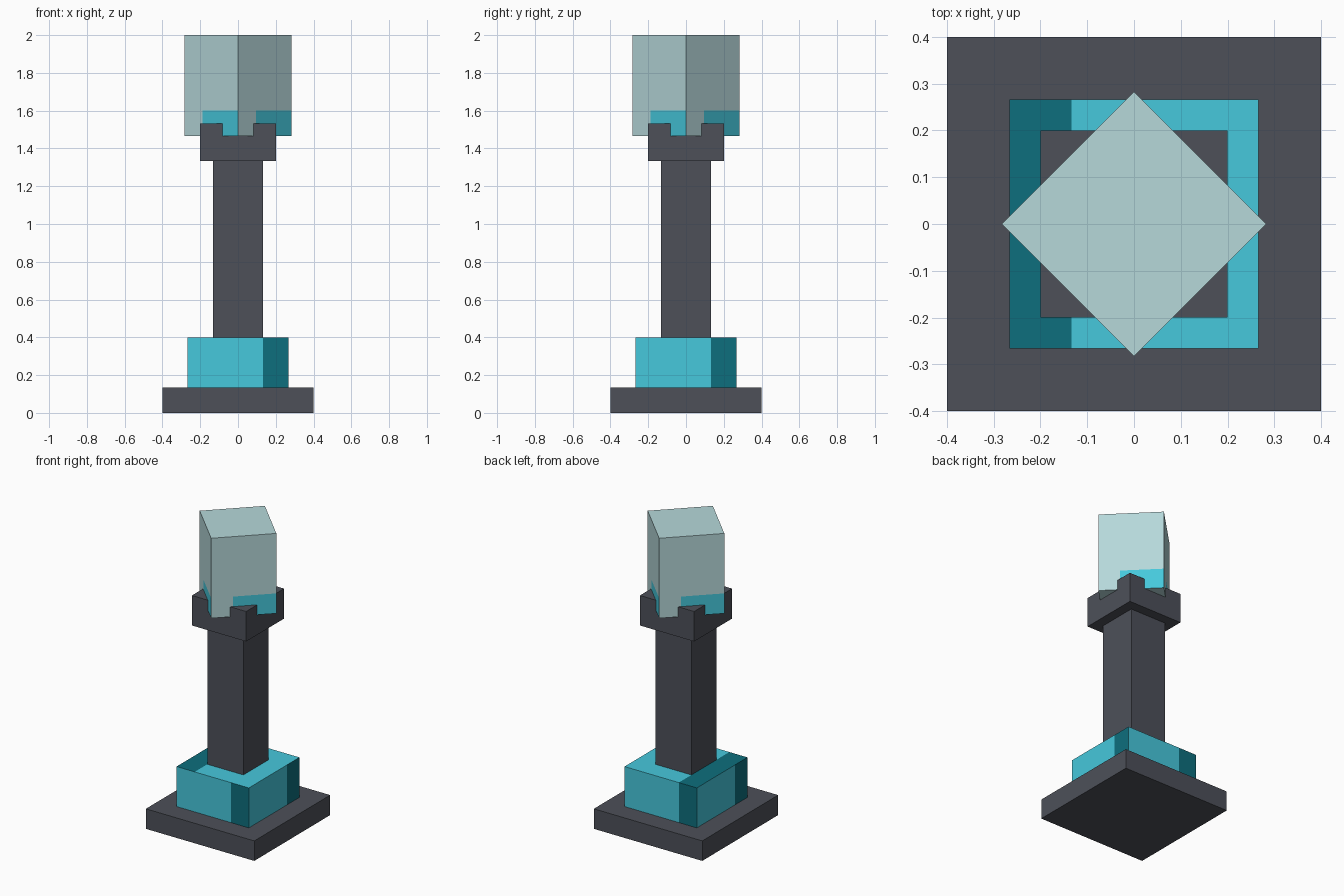
import bpy, bmesh, math
from mathutils import Vector

cube = bpy.data.objects.get("Cube")
if cube:
    bpy.data.objects.remove(cube, do_unlink=True)

U = 1 / 15  # grid unit of the design
UP = Vector((0, 0, 1))


def material(name, rgb):
    linear = [(c / 255 / 12.92) if c < 11 else ((c / 255 + 0.055) / 1.055) ** 2.4 for c in rgb]
    mat = bpy.data.materials.new(name)
    mat.use_nodes = True
    mat.diffuse_color = (*linear, 1)
    bsdf = mat.node_tree.nodes["Principled BSDF"]
    bsdf.inputs["Base Color"].default_value = (*linear, 1)
    bsdf.inputs["Roughness"].default_value = 0.8
    return mat


stone = material("dark stone", (77, 80, 89))
cyan = material("bright cyan", (70, 200, 220))
teal = material("deep teal", (13, 110, 125))
crystal = material("pale crystal", (182, 216, 218))


def box(name, half, bottom, top, mats, cuts=(), rule=None, turn=0):
    """Square block in grid units; cuts are (point, normal), rule picks a face's colour."""
    bm = bmesh.new()
    bmesh.ops.create_cube(bm, size=1)
    for v in bm.verts:
        v.co = Vector((v.co.x * 2 * half, v.co.y * 2 * half, bottom + (v.co.z + 0.5) * (top - bottom)))
    for point, normal in cuts:
        bmesh.ops.bisect_plane(bm, geom=bm.verts[:] + bm.edges[:] + bm.faces[:],
                               plane_co=point, plane_no=normal)
    bm.normal_update()
    if rule:
        for f in bm.faces:
            side = UP.cross(f.normal)  # points to the right on each side face
            f.material_index = int(rule(f.normal, f.calc_center_median(), side))
    bmesh.ops.scale(bm, vec=(U, U, U), verts=bm.verts)
    mesh = bpy.data.meshes.new(name)
    bm.to_mesh(mesh)
    bm.free()
    for m in mats:
        mesh.materials.append(m)
    obj = bpy.data.objects.new(name, mesh)
    obj.rotation_euler.z = turn
    bpy.context.collection.objects.link(obj)
    return obj


def upright_cuts(d):
    return [(axis * s * d, axis) for axis in (Vector((1, 0, 0)), Vector((0, 1, 0))) for s in (-1, 1)]


# Stone foot, shaft and head
box("base_slab", 6, 0, 2, [stone])
box("column", 2, 6, 20, [stone])
box("column_head", 3, 20, 23, [stone])


# Plinth with a deep teal strip at the right end of each side and along one top edge
def plinth_rule(normal, centre, side):
    if abs(normal.z) > 0.5:
        return centre.x < -2
    return centre.dot(side) > 2


box("plinth", 4, 2, 6, [cyan, teal], upright_cuts(2), plinth_rule)


# Diagonal crystal with a cyan patch low on each side
def crystal_rule(normal, centre, side):
    return abs(normal.z) < 0.5 and centre.z < 24 and centre.dot(side) > -1


box("crystal_block", 3, 22, 30, [crystal, cyan],
    upright_cuts(1) + [(UP * 24, UP)], crystal_rule, math.radians(45))
